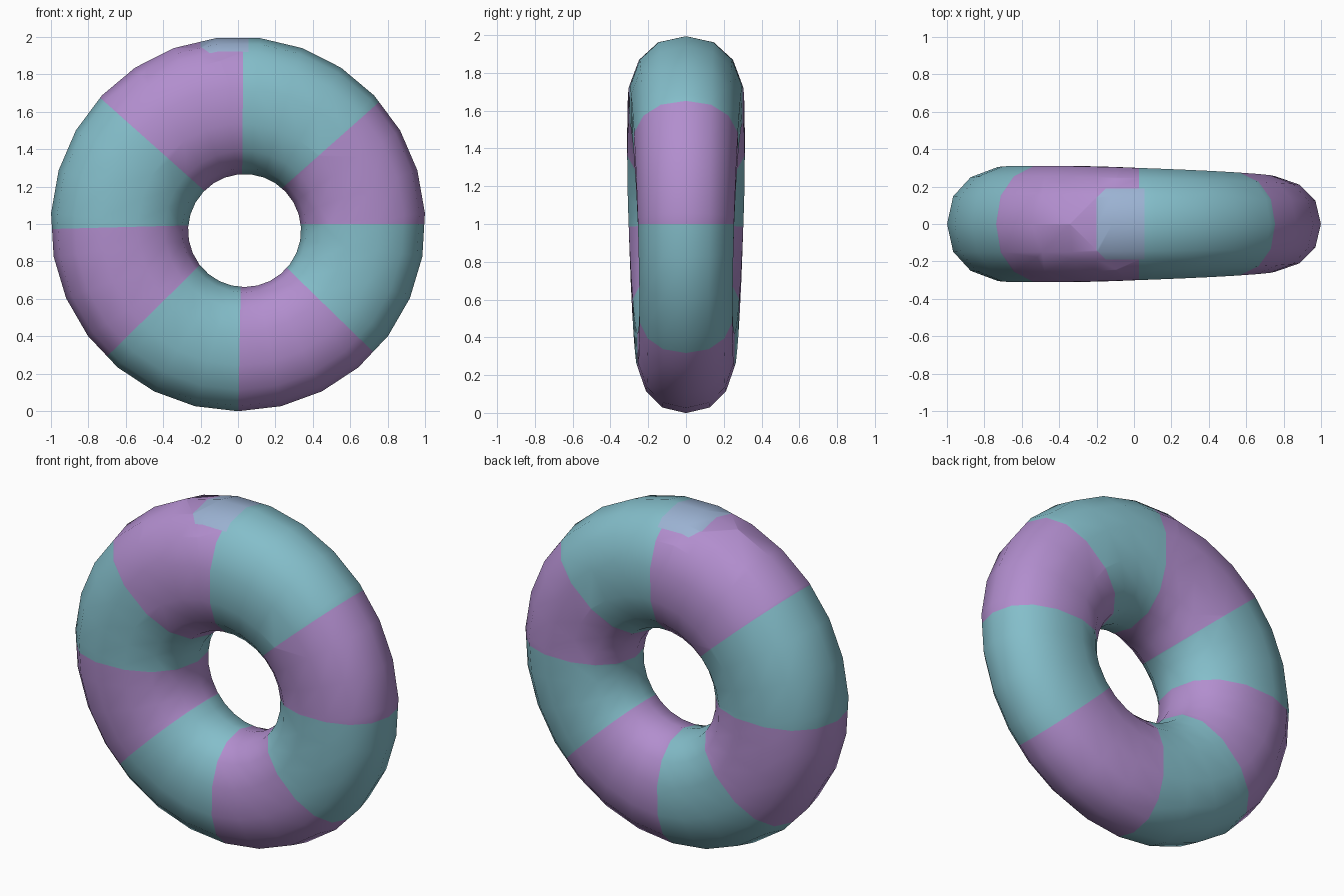
import bpy, bmesh, math
from mathutils import Vector

if "Cube" in bpy.data.objects:
    bpy.data.objects.remove(bpy.data.objects["Cube"])

RINGS, SIDES = 27, 14          # segments round the ring, sides of the tube
CENTRE = Vector((0.02, 0, 1.0))  # where the colour bands meet
BANDS = [0, 41.6, 89.5, 138.3, 181.5, 224.5, 269.0, 315.8]  # band edges, degrees


def material(name, colour):
    m = bpy.data.materials.new(name)
    m.diffuse_color = (*colour, 1)
    m.use_nodes = True
    m.node_tree.nodes["Principled BSDF"].inputs["Base Color"].default_value = m.diffuse_color
    return m


def soft(v, e=0.89):
    return math.copysign(abs(v) ** e, v)


# Uneven tube: outer and inner circles are slightly off centre
bm = bmesh.new()
rings = []
for i in range(RINGS):
    a = math.radians(-90 + 360 * i / RINGS)
    d = Vector((math.cos(a), 0, math.sin(a)))
    outer = Vector((0, 0, 1.0)) + d * 1.001
    inner = Vector((0.035, 0, 0.965)) + d * 0.302
    mid, half = (outer + inner) / 2, (outer - inner) / 2
    depth = 0.285 + 0.022 * d.z - 0.025 * d.x
    ring = []
    for j in range(SIDES):
        t = 2 * math.pi * j / SIDES
        p = mid + half * soft(math.cos(t))
        p.y = depth * soft(math.sin(t))
        ring.append(bm.verts.new(p))
    rings.append(ring)
for i in range(RINGS):
    r, s = rings[i], rings[(i + 1) % RINGS]
    for j in range(SIDES):
        k = (j + 1) % SIDES
        bm.faces.new((r[j], s[j], s[k], r[k]))


def cut(co, normal, keep):
    """Split the faces picked by keep along a plane."""
    faces = [f for f in bm.faces if keep(f.calc_center_median())]
    edges = {e for f in faces for e in f.edges}
    verts = {v for f in faces for v in f.verts}
    bmesh.ops.bisect_plane(bm, geom=faces + list(edges) + list(verts),
                           plane_co=co, plane_no=normal, dist=0.0005)


# Band edges
for deg in BANDS:
    a = math.radians(deg)
    d = Vector((math.cos(a), 0, math.sin(a)))
    cut(CENTRE, Vector((-d.z, 0, d.x)), lambda c: (c - CENTRE).dot(d) > 0)

# Patch on top: a rectangle with clipped left corners
patch = [((-0.2, 0, 0), (-1, 0, 0)), ((0.055, 0, 0), (1, 0, 0)),
         ((0, 0.19, 0), (0, 1, 0)), ((0, -0.19, 0), (0, -1, 0)),
         ((-0.2, 0.14, 0), (-1, 1, 0)), ((-0.2, -0.14, 0), (-1, -1, 0))]
patch = [(Vector(c), Vector(n).normalized()) for c, n in patch]
for co, no in patch:
    cut(co, no, lambda c: c.z > 1.75 and abs(c.x) < 0.4 and abs(c.y) < 0.28)

bmesh.ops.recalc_face_normals(bm, faces=bm.faces)

# Alternate colours by direction from the centre
for f in bm.faces:
    c = f.calc_center_median()
    deg = math.degrees(math.atan2(c.z - CENTRE.z, c.x - CENTRE.x)) % 360
    f.material_index = (sum(deg >= b for b in BANDS) - 1) % 2
    if c.z > 1.8 and all((c - co).dot(no) < 0 for co, no in patch):
        f.material_index = 2
    f.smooth = True

mesh = bpy.data.meshes.new("swim_ring")
bm.to_mesh(mesh)
bm.free()
for m in (material("soft purple", (0.445, 0.27, 0.617)),
          material("soft teal", (0.231, 0.515, 0.591)),
          material("pale blue", (0.328, 0.445, 0.645))):
    mesh.materials.append(m)
bpy.context.collection.objects.link(bpy.data.objects.new("swim_ring", mesh))
